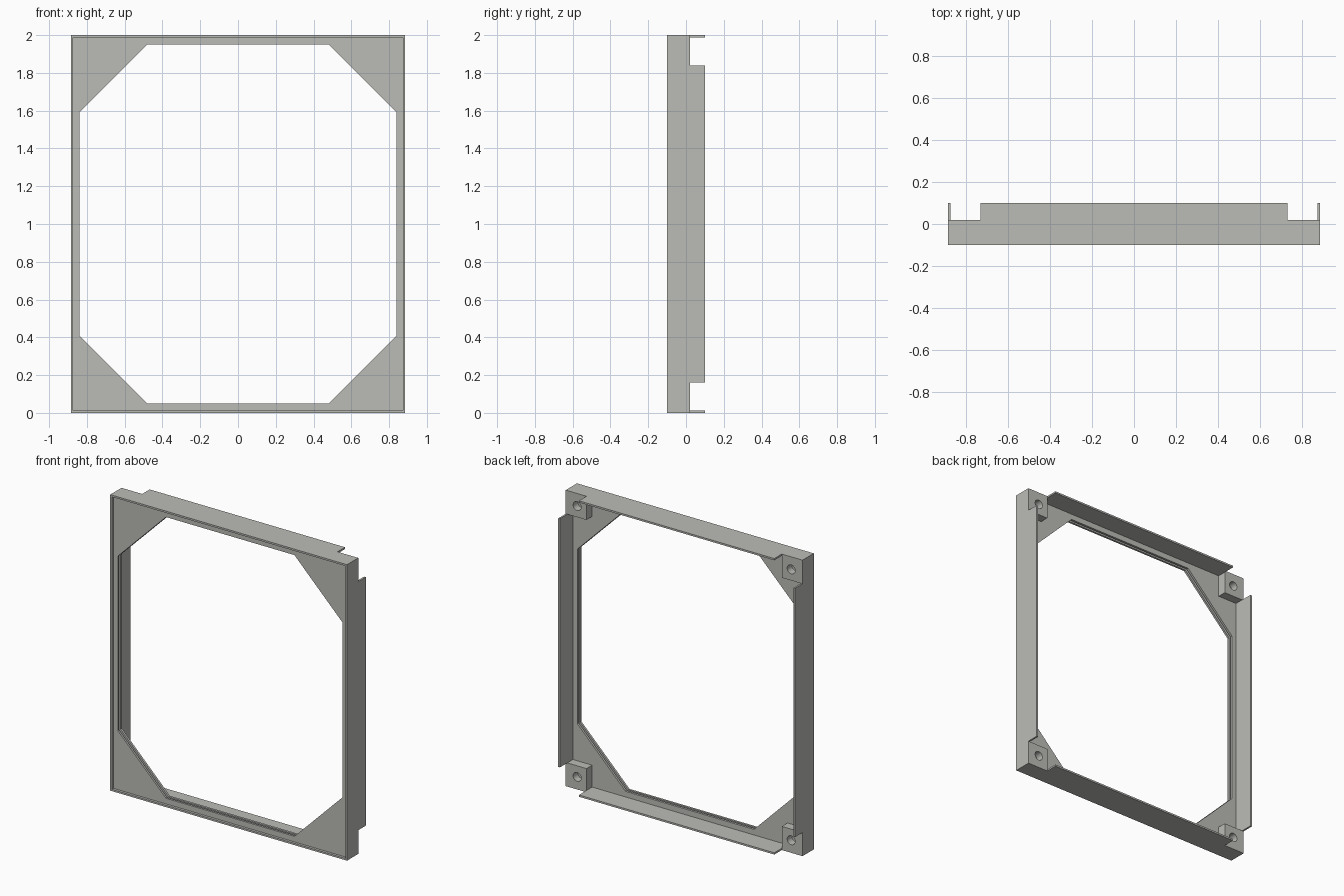
import bpy, bmesh, math
from mathutils import Matrix, Vector

if "Cube" in bpy.data.objects:
    bpy.data.objects.remove(bpy.data.objects["Cube"])

W, H, T = 0.885, 1.0, 0.012          # half width, half height, wall thickness
CORNERS = [(sx, sz) for sx in (-1, 1) for sz in (-1, 1)]

grey = bpy.data.materials.new("warm grey")
grey.diffuse_color = (0.50, 0.50, 0.475, 1)
grey.use_nodes = True
grey.node_tree.nodes["Principled BSDF"].inputs["Base Color"].default_value = grey.diffuse_color


def finish(name, bm):
    bmesh.ops.recalc_face_normals(bm, faces=bm.faces)
    me = bpy.data.meshes.new(name)
    bm.to_mesh(me)
    bm.free()
    me.materials.append(grey)
    ob = bpy.data.objects.new(name, me)
    bpy.context.collection.objects.link(ob)
    return ob


def ring(name, outer, inner, y0, y1):
    """Flat ring between two matching (x, z) loops, extruded along y."""
    bm = bmesh.new()
    loops = [[bm.verts.new((x, y, z + H)) for x, z in pts]
             for pts, y in ((outer, y0), (outer, y1), (inner, y1), (inner, y0))]
    n = len(outer)
    for a, b in zip(loops, loops[1:] + loops[:1]):
        for i in range(n):
            j = (i + 1) % n
            bm.faces.new((a[i], a[j], b[j], b[i]))
    return finish(name, bm)


def box(name, lo, hi):
    bm = bmesh.new()
    lo, hi = Vector(lo), Vector(hi)
    size = [abs(c) for c in hi - lo]
    bmesh.ops.create_cube(bm, size=1, matrix=Matrix.Translation((lo + hi) / 2) @ Matrix.Diagonal((*size, 1)))
    return finish(name, bm)


def combine(target, tool, operation):
    mod = target.modifiers.new(operation, 'BOOLEAN')
    mod.operation, mod.object, mod.solver = operation, tool, 'EXACT'
    bpy.context.view_layer.objects.active = target
    bpy.ops.object.modifier_apply(modifier=mod.name)
    bpy.data.objects.remove(tool)


def rect(w, h):
    return [(-w, -h), (w, -h), (w, h), (-w, h)]


def mirrored(quarter):
    """Repeat a top-right corner path (top to side) around all four corners."""
    flip = lambda sx, sz, pts: [(sx * x, sz * z) for x, z in pts]
    return (quarter + flip(1, -1, quarter[::-1])
            + flip(-1, -1, quarter) + flip(-1, 1, quarter[::-1]))


# Outer wall
frame = ring("panel_frame", rect(W, H), rect(W - T, H - T), -0.1, 0.1)

# Two thin plates with a chamfered opening and a slot between them
ow, oh = W - T / 2, H - T / 2
outer = mirrored([(0.48, oh), (ow, oh), (ow, 0.59)])
inner = mirrored([(0.48, 0.95), (0.66, 0.77), (0.84, 0.59)])
for y0, y1 in ((-0.083, -0.069), (-0.055, -0.04)):
    combine(frame, ring("plate", outer, inner, y0, y1), 'UNION')

# Corner mounting blocks
for sx, sz in CORNERS:
    combine(frame, box("corner_block", (sx * 0.73, -0.045, H + sz * 0.84),
                       (sx * ow, 0.05, H + sz * oh)), 'UNION')

# Corner notches and blind screw holes
for sx, sz in CORNERS:
    combine(frame, box("notch", (sx * 0.73, 0.02, H + sz * 0.84),
                       (sx * 0.95, 0.15, H + sz * 1.05)), 'DIFFERENCE')
    bm = bmesh.new()
    bmesh.ops.create_cone(bm, cap_ends=True, segments=32, radius1=0.03, radius2=0.03, depth=0.1,
                          matrix=Matrix.Translation((sx * 0.80, 0.02, H + sz * 0.915))
                          @ Matrix.Rotation(math.pi / 2, 4, 'X'))
    combine(frame, finish("hole", bm), 'DIFFERENCE')

# Clean flat faces, smooth hole walls
bm = bmesh.new()
bm.from_mesh(frame.data)
bmesh.ops.dissolve_limit(bm, angle_limit=0.01, verts=bm.verts, edges=bm.edges)
bm.to_mesh(frame.data)
bm.free()
bpy.ops.object.select_all(action='DESELECT')
frame.select_set(True)
bpy.context.view_layer.objects.active = frame
bpy.ops.object.shade_smooth_by_angle(angle=math.radians(30))
